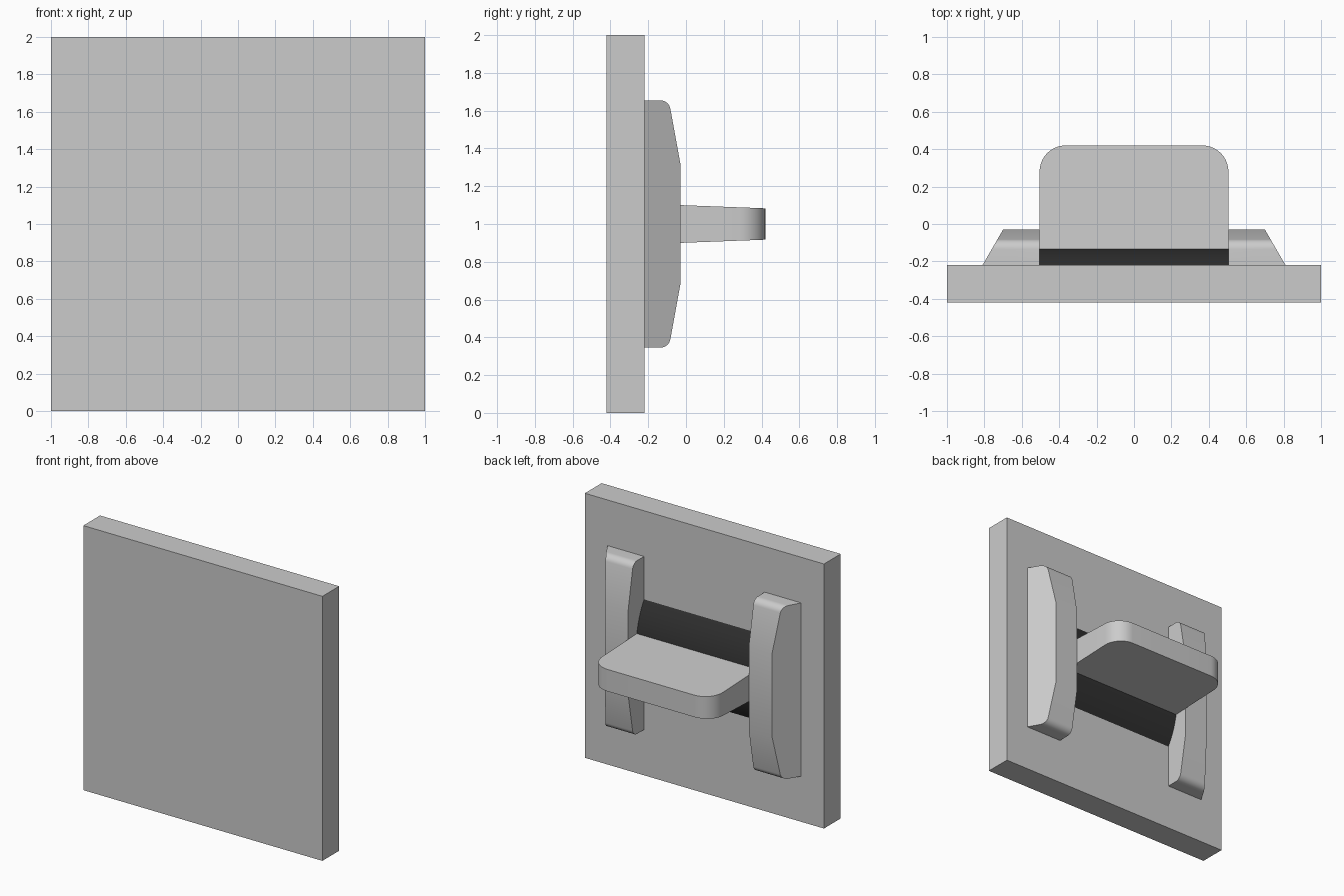
import bpy, bmesh, math
from mathutils import Vector

if "Cube" in bpy.data.objects:
    bpy.data.objects.remove(bpy.data.objects["Cube"])


def loft(name, loop_a, loop_b, smooth=False):
    """Closed solid between two matching point loops."""
    bm = bmesh.new()
    a = [bm.verts.new(p) for p in loop_a]
    b = [bm.verts.new(p) for p in loop_b]
    n = len(a)
    bm.faces.new(a)
    bm.faces.new(b[::-1])
    for i in range(n):
        j = (i + 1) % n
        bm.faces.new((a[i], b[i], b[j], a[j]))
    bmesh.ops.recalc_face_normals(bm, faces=bm.faces)
    mesh = bpy.data.meshes.new(name)
    bm.to_mesh(mesh)
    bm.free()
    ob = bpy.data.objects.new(name, mesh)
    bpy.context.collection.objects.link(ob)
    if smooth:
        bpy.ops.object.select_all(action='DESELECT')
        ob.select_set(True)
        bpy.context.view_layer.objects.active = ob
        bpy.ops.object.shade_smooth_by_angle(angle=math.radians(14))
    return ob


def fillet(prev, corner, nxt, radius, steps=8):
    """2D arc rounding a corner between two straight edges."""
    p, c, q = Vector(prev), Vector(corner), Vector(nxt)
    u, v = (p - c).normalized(), (q - c).normalized()
    half = u.angle(v) / 2
    centre = c + (u + v).normalized() * radius / math.sin(half)
    start = c + u * radius / math.tan(half) - centre
    end = c + v * radius / math.tan(half) - centre
    total = math.pi - 2 * half
    return [centre + (start * math.sin(total * (1 - i / steps))
                      + end * math.sin(total * i / steps)) / math.sin(total)
            for i in range(steps + 1)]


BACK, FRONT, MID = -0.22, -0.03, 1.0

# Square wall plate
plate = [(-1, -0.42), (1, -0.42), (1, BACK), (-1, BACK)]
loft("wall_plate", [(x, y, 0) for x, y in plate], [(x, y, 2) for x, y in plate])

# Side brackets: (y, height) outline, vertical inside, sloped outside
upper = [(BACK, 0.655)]
upper += fillet((BACK, 0.655), (-0.091, 0.655), (FRONT, 0.32), 0.055)
upper += [(FRONT, 0.32)]
outline = [(y, MID + h) for y, h in upper] + [(y, MID - h) for y, h in reversed(upper)]
for side, label in ((-1, "left"), (1, "right")):
    inner = [(side * 0.505, y, z) for y, z in outline]
    outer = [(side * (0.70 + 0.11 * (FRONT - y) / (FRONT - BACK)), y, z)
             for y, z in outline]
    loft(label + "_bracket", inner, outer, smooth=True)

# Black curved barrel between the brackets
half, rise = 0.33, 0.095
radius = (half ** 2 + rise ** 2) / (2 * rise)
sweep = math.asin(half / radius)
arc = []
for i in range(17):
    t = sweep * (i / 8 - 1)
    arc.append((BACK + rise - radius * (1 - math.cos(t)), MID + radius * math.sin(t)))
barrel = loft("barrel", [(-0.505, y, z) for y, z in arc],
              [(0.505, y, z) for y, z in arc], smooth=True)
black = bpy.data.materials.new("black")
black.diffuse_color = (0.03, 0.03, 0.03, 1)
black.use_nodes = True
black.node_tree.nodes["Principled BSDF"].inputs["Base Color"].default_value = black.diffuse_color
barrel.data.materials.append(black)

# Toggle lever: rounded at the tip, thinning away from the plate
root, tip, w = -0.18, 0.42, 0.505
lever = [(-w, root), (w, root)]
lever += fillet((w, root), (w, tip), (-w, tip), 0.14, 10)
lever += fillet((w, tip), (-w, tip), (-w, root), 0.14, 10)


def thickness(y):
    return 0.1 - 0.038 * (y - FRONT)


loft("toggle_lever", [(x, y, MID - thickness(y)) for x, y in lever],
     [(x, y, MID + thickness(y)) for x, y in lever], smooth=True)
